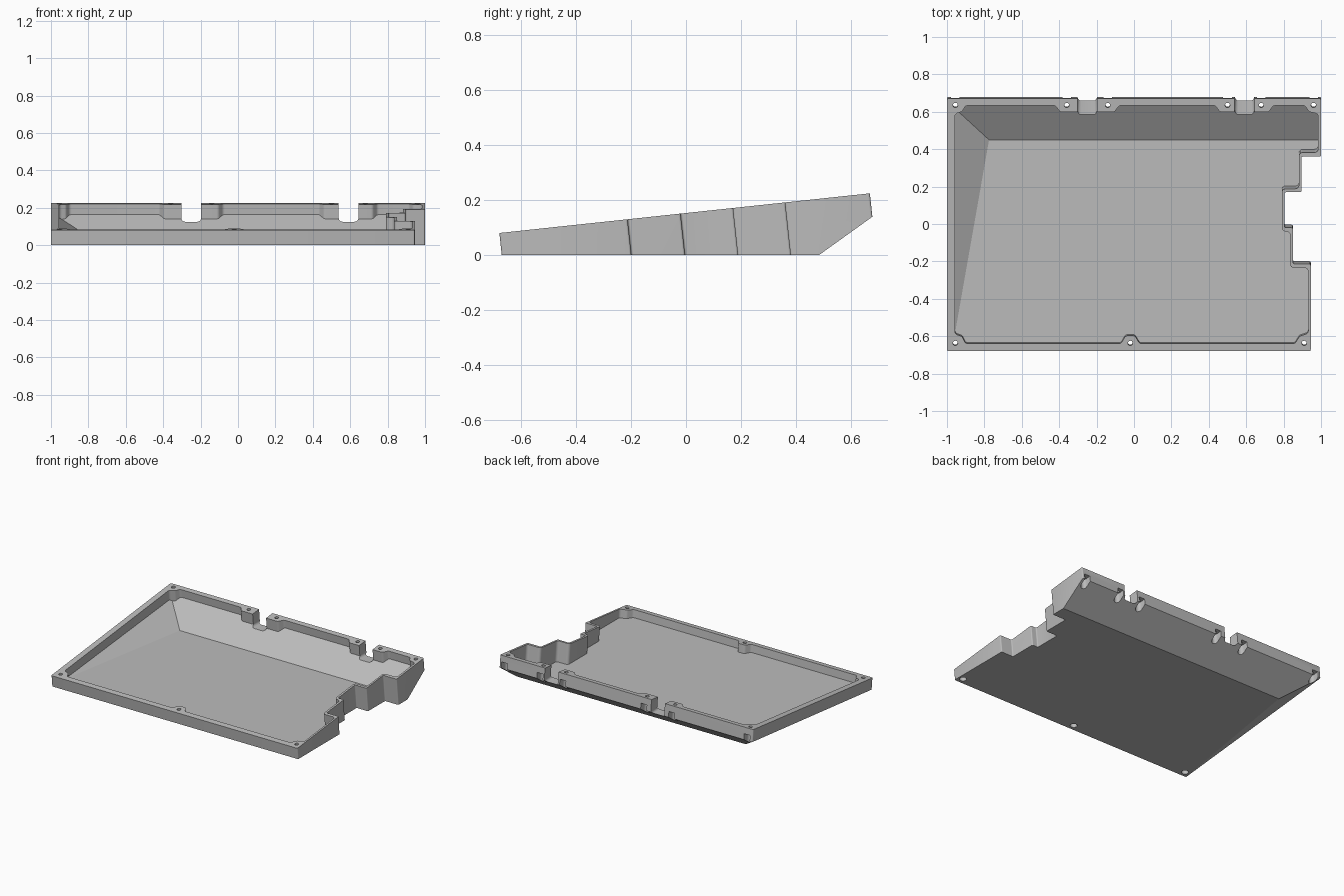
import bpy, bmesh, math
from mathutils import Vector

if bpy.data.objects.get("Cube"):
    bpy.data.objects.remove(bpy.data.objects["Cube"], do_unlink=True)

SLOPE = 0.107                      # tilt of the rim plane
UP = Vector((0, -SLOPE, 1))        # walls stand square to the rim


def rim(x, y, t=0.0):
    """Point on the tilted rim plane, moved t along the wall direction."""
    return Vector((x, y, 0.153 + SLOPE * y)) + UP * t


def rounded(points, r, steps=4):
    """Round every corner of a 2D outline."""
    out = []
    n = len(points)
    for i, p in enumerate(points):
        p = Vector(p)
        a, b = Vector(points[i - 1]) - p, Vector(points[(i + 1) % n]) - p
        half = a.angle(b) / 2
        d = min(r / math.tan(half), a.length * 0.45, b.length * 0.45)
        s, e = p + a.normalized() * d, p + b.normalized() * d
        c = p + (a.normalized() + b.normalized()).normalized() * d / math.cos(half)
        rad = (s - c).length
        for k in range(steps + 1):
            f = k / steps
            v = (s - c).normalized().slerp((e - c).normalized(), f)
            out.append(tuple(c + v * rad))
    return out


def circle(x, y, r, n=20):
    return [(x + r * math.cos(2 * math.pi * i / n), y + r * math.sin(2 * math.pi * i / n)) for i in range(n)]


def slot(x, y, r, length=0.15, n=10):
    """Round pocket that runs out through the back wall."""
    arc = [(x - r * math.cos(math.pi * i / n), y - r * math.sin(math.pi * i / n)) for i in range(n + 1)]
    return arc + [(x + r, y + length), (x - r, y + length)]


def add_solid(bm, bottom, top):
    lo = [bm.verts.new(p) for p in bottom]
    hi = [bm.verts.new(p) for p in top]
    bm.faces.new(lo)
    bm.faces.new(hi)
    for i in range(len(lo)):
        j = (i + 1) % len(lo)
        bm.faces.new((lo[i], lo[j], hi[j], hi[i]))


def add_prism(bm, outline, t0, t1):
    add_solid(bm, [rim(x, y, t0) for x, y in outline], [rim(x, y, t1) for x, y in outline])


def trim(bm, a, b, c):
    """Cut away everything below the plane through three points."""
    a, b, c = Vector(a), Vector(b), Vector(c)
    no = (b - a).cross(c - a).normalized()
    if no.z > 0:
        no = -no
    bmesh.ops.bisect_plane(bm, geom=bm.verts[:] + bm.edges[:] + bm.faces[:], dist=1e-6,
                           plane_co=a, plane_no=no, clear_outer=True)
    open_edges = [e for e in bm.edges if e.is_boundary]
    if open_edges:
        bmesh.ops.edgeloop_fill(bm, edges=open_edges)


def finish(bm, name):
    bmesh.ops.recalc_face_normals(bm, faces=bm.faces[:])
    me = bpy.data.meshes.new(name)
    bm.to_mesh(me)
    bm.free()
    ob = bpy.data.objects.new(name, me)
    bpy.context.scene.collection.objects.link(ob)
    return ob


# Outer shell: stepped right side, sloped underside at the back and left
outer = [(-1, -0.68), (0.945, -0.68), (0.945, -0.213), (0.85, -0.213), (0.85, -0.02),
         (0.805, -0.02), (0.805, 0.17), (0.895, 0.17), (0.895, 0.36), (1, 0.36),
         (1, 0.67), (-1, 0.67)]
bm = bmesh.new()
add_prism(bm, rounded(outer, 0.008), -0.4, 0)
trim(bm, (0, 0, 0), (1, 0, 0), (0, 1, 0))
trim(bm, (0, 0.485, 0), (1, 0.485, 0), (0, 0.68, 0.14))
trim(bm, (-1, -0.67, 0), (-1, 0.68, 0.14), (-0.81, 0.485, 0))
case = finish(bm, "case_tray")

# Cavity: follows the shell, with bumps left standing for the screw bosses
inner = [(-0.957, -0.59), (-0.92, -0.6), (-0.9, -0.64),
         (-0.07, -0.64), (-0.045, -0.597), (0.005, -0.597), (0.03, -0.64),
         (0.86, -0.64), (0.885, -0.6), (0.932, -0.585),
         (0.932, -0.235), (0.835, -0.235), (0.835, -0.04), (0.79, -0.04), (0.79, 0.188),
         (0.882, 0.188), (0.882, 0.382), (0.985, 0.382), (0.985, 0.59), (0.935, 0.6), (0.915, 0.633),
         (0.745, 0.633), (0.72, 0.598), (0.46, 0.598), (0.435, 0.633),
         (-0.08, 0.633), (-0.105, 0.598), (-0.395, 0.598), (-0.42, 0.633),
         (-0.9, 0.633), (-0.92, 0.6), (-0.957, 0.59)]
bm = bmesh.new()
add_prism(bm, rounded(inner, 0.02), -0.4, 0.05)
trim(bm, (0, 0, 0.03), (1, 0, 0.03), (0, 1, 0.03))
trim(bm, (0, 0.45, 0.03), (1, 0.45, 0.03), (0, 0.62, 0.15))
trim(bm, (-0.96, -0.6, 0.03), (-0.96, 0.62, 0.15), (-0.775, 0.45, 0.03))
cutters = [finish(bm, "cavity_cutter")]

# Screw holes with wider pockets below; the back pockets open rearward
back_x = (-0.955, -0.36, -0.14, 0.5, 0.68, 0.96)
front_x = (-0.955, -0.02, 0.91)
holes, pockets = bmesh.new(), bmesh.new()
for x in back_x:
    add_prism(holes, circle(x, 0.635, 0.013), -0.4, 0.05)
    add_prism(pockets, slot(x, 0.635, 0.023), -0.4, -0.045)
for x in front_x:
    add_prism(holes, circle(x, -0.637, 0.013), -0.4, 0.05)
    add_prism(pockets, circle(x, -0.637, 0.023), -0.4, -0.05)
cutters += [finish(holes, "hole_cutter"), finish(pockets, "pocket_cutter")]

# Connector notches through the back wall
bm = bmesh.new()
for x0, x1 in ((-0.303, -0.197), (0.538, 0.644)):
    profile = rounded([(x0, 0.125), (x1, 0.125), (x1, 0.4), (x0, 0.4)], 0.02)
    add_solid(bm, [(x, 0.55, z) for x, z in profile], [(x, 0.8, z) for x, z in profile])
cutters.append(finish(bm, "notch_cutter"))

bpy.ops.object.select_all(action='DESELECT')
case.select_set(True)
bpy.context.view_layer.objects.active = case
for cutter in cutters:
    cutter.hide_render = True
    mod = case.modifiers.new(cutter.name, 'BOOLEAN')
    mod.operation = 'DIFFERENCE'
    mod.solver = 'EXACT'
    mod.object = cutter
    bpy.ops.object.modifier_apply(modifier=mod.name)
    bpy.data.objects.remove(cutter, do_unlink=True)

# Plain grey material
grey = bpy.data.materials.new("plain_grey")
grey.use_nodes = True
colour = (0.5, 0.5, 0.5, 1)
grey.diffuse_color = colour
grey.node_tree.nodes["Principled BSDF"].inputs["Base Color"].default_value = colour
case.data.materials.clear()
case.data.materials.append(grey)
bpy.ops.object.shade_smooth_by_angle(angle=math.radians(28))
